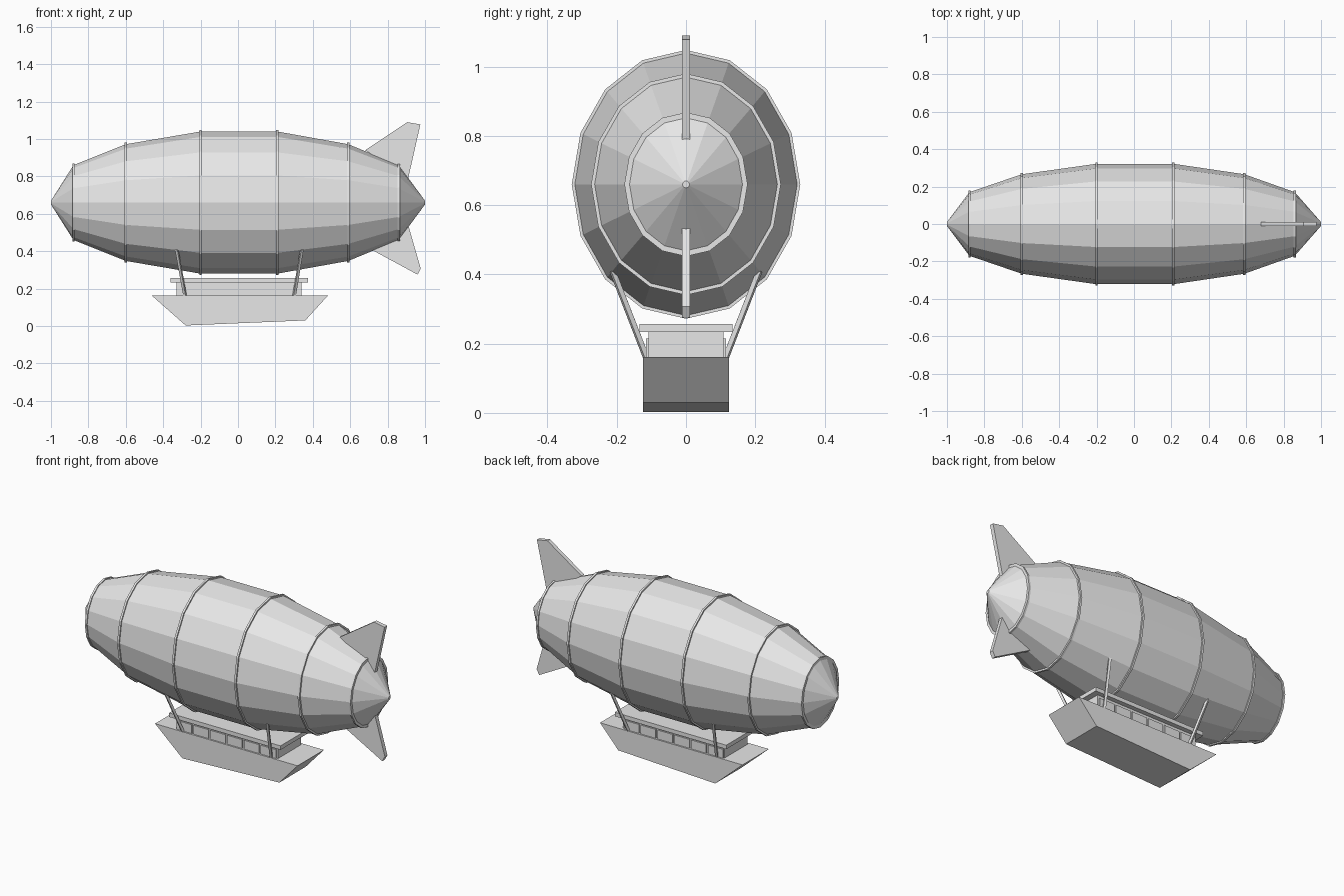
import bpy, bmesh
from math import sin, cos, pi
from mathutils import Vector

cube = bpy.data.objects.get("Cube")
if cube:
    bpy.data.objects.remove(cube, do_unlink=True)

grey = bpy.data.materials.new("light grey")
grey.use_nodes = True
grey.diffuse_color = (0.8, 0.8, 0.8, 1)
grey.node_tree.nodes["Principled BSDF"].inputs["Base Color"].default_value = (0.8, 0.8, 0.8, 1)

SIDES, AXIS_Z = 16, 0.66


def finish(name, bm):
    bmesh.ops.recalc_face_normals(bm, faces=bm.faces)
    mesh = bpy.data.meshes.new(name)
    bm.to_mesh(mesh)
    bm.free()
    mesh.materials.append(grey)
    obj = bpy.data.objects.new(name, mesh)
    bpy.context.collection.objects.link(obj)
    return obj


def loft(name, stations, closed=False):
    """Skin elliptical sections (x, half width, half height) along x."""
    bm = bmesh.new()
    loops = []
    for x, ry, rz in stations:
        angles = [2 * pi * i / SIDES for i in range(SIDES)]
        loops.append([bm.verts.new((x, ry * sin(a), AXIS_Z + rz * cos(a))) for a in angles])
    pairs = list(zip(loops, loops[1:]))
    if closed:
        pairs.append((loops[-1], loops[0]))
    else:
        bm.faces.new(loops[0])
        bm.faces.new(loops[-1])
    for a, b in pairs:
        for i in range(SIDES):
            j = (i + 1) % SIDES
            bm.faces.new((a[i], a[j], b[j], b[i]))
    return finish(name, bm)


def plate(name, outline, half):
    """Extrude an (x, z) outline across y."""
    bm = bmesh.new()
    face = bm.faces.new([bm.verts.new((x, -half, z)) for x, z in outline])
    ext = bmesh.ops.extrude_face_region(bm, geom=[face])
    moved = [v for v in ext["geom"] if isinstance(v, bmesh.types.BMVert)]
    bmesh.ops.translate(bm, verts=moved, vec=(0, 2 * half, 0))
    return finish(name, bm)


def box(name, low, high):
    low, high = Vector(low), Vector(high)
    bm = bmesh.new()
    bmesh.ops.create_cube(bm, size=1)
    bmesh.ops.scale(bm, verts=bm.verts, vec=high - low)
    bmesh.ops.translate(bm, verts=bm.verts, vec=(low + high) / 2)
    return finish(name, bm)


def strut(name, start, end, width):
    start, end = Vector(start), Vector(end)
    along = end - start
    bm = bmesh.new()
    bmesh.ops.create_cube(bm, size=1)
    bmesh.ops.scale(bm, verts=bm.verts, vec=(width, width, along.length))
    obj = finish(name, bm)
    obj.location = (start + end) / 2
    obj.rotation_euler = along.to_track_quat("Z", "Y").to_euler()
    return obj


# Gas envelope and its hoops
ribs = [(-0.88, 0.17, 0.2), (-0.6, 0.266, 0.312), (-0.2, 0.322, 0.38),
        (0.21, 0.322, 0.38), (0.59, 0.266, 0.312), (0.86, 0.17, 0.2)]
loft("envelope", [(-1, 0.01, 0.01)] + ribs + [(1, 0.01, 0.01)])
for n, (x, ry, rz) in enumerate(ribs):
    section = [(x + dx, ry + dr, rz + dr)
               for dx, dr in ((-0.006, -0.02), (-0.006, 0.008), (0.006, 0.008), (0.006, -0.02))]
    loft(f"hoop_{n + 1}", section, closed=True)

# Tail fins
plate("upper_fin", [(0.68, 0.94), (0.905, 1.09), (0.975, 1.078), (0.91, 0.79)], 0.012)
plate("lower_fin", [(0.72, 0.405), (0.96, 0.275), (0.977, 0.307), (0.91, 0.54)], 0.012)

# Gondola
plate("gondola_hull", [(-0.46, 0.162), (0.48, 0.162), (0.36, 0.03), (-0.28, 0.003)], 0.124)
box("cabin", (-0.33, -0.108, 0.16), (0.34, 0.108, 0.235))
box("cabin_roof", (-0.36, -0.135, 0.233), (0.375, 0.135, 0.257))

# Window panels and suspension struts on both sides
for side, y in (("right", -1), ("left", 1)):
    for n in range(6):
        x = -0.325 + n * 0.111
        ys = sorted((y * 0.105, y * 0.115))
        box(f"{side}_window_{n + 1}", (x, ys[0], 0.162), (x + 0.1, ys[1], 0.215))
    for end, top, foot in (("fore", -0.328, -0.283), ("aft", 0.342, 0.3)):
        strut(f"{end}_{side}_strut", (top, y * 0.212, 0.41), (foot, y * 0.115, 0.16), 0.014)
